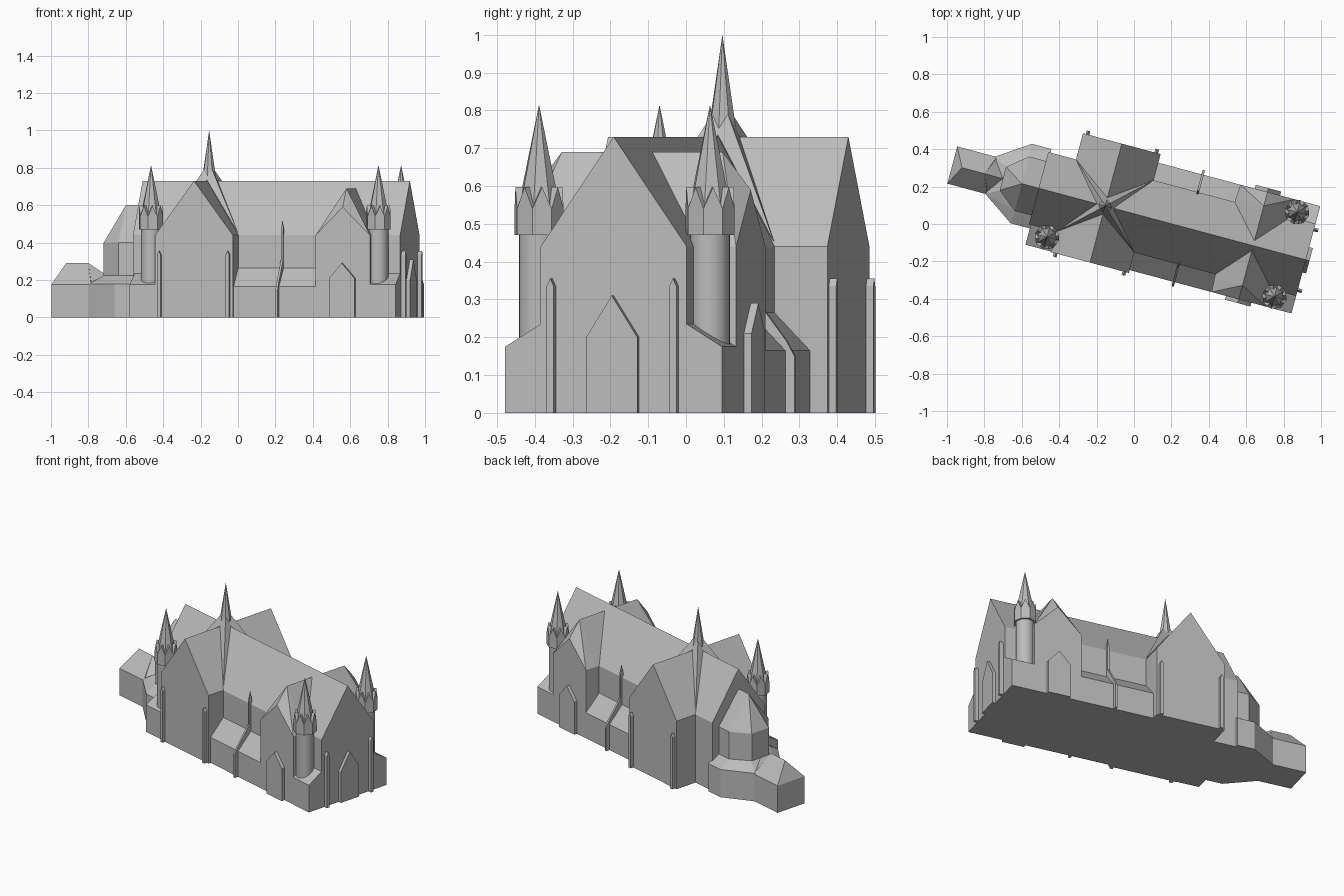
import bpy, bmesh, math
from mathutils import Matrix, Vector

cube = bpy.data.objects.get("Cube")
if cube:
    bpy.data.objects.remove(cube, do_unlink=True)

stone = bpy.data.materials.new("pale_stone")
stone.use_nodes = True
GREY = (0.5, 0.5, 0.5, 1)
stone.diffuse_color = GREY
stone.node_tree.nodes["Principled BSDF"].inputs["Base Color"].default_value = GREY

# Building axis: u along the nave, w across it; the whole church is turned on its site
SITE = Matrix.Rotation(math.radians(-15), 4, 'Z') @ Matrix.Translation((0, 0.053, 0))


def solid(name, shapes, smooth=False):
    """One object made of convex solids, each given by its corner points."""
    bm = bmesh.new()
    for pts in shapes:
        part = bmesh.new()
        for p in pts:
            part.verts.new(SITE @ Vector(p))
        hull = bmesh.ops.convex_hull(part, input=part.verts)
        junk = {g for g in hull["geom_interior"] + hull["geom_unused"]
                if isinstance(g, bmesh.types.BMVert)}
        bmesh.ops.delete(part, geom=list(junk), context='VERTS')
        bmesh.ops.dissolve_limit(part, angle_limit=0.01, verts=part.verts, edges=part.edges)
        bmesh.ops.recalc_face_normals(part, faces=part.faces)
        tmp = bpy.data.meshes.new("part")
        part.to_mesh(tmp)
        bm.from_mesh(tmp)
        part.free()
        bpy.data.meshes.remove(tmp)
    if smooth:
        bm.normal_update()
        for f in bm.faces:
            f.smooth = abs(f.normal.z) < 0.5
        for e in bm.edges:
            e.smooth = all(f.smooth for f in e.link_faces)
    mesh = bpy.data.meshes.new(name)
    bm.to_mesh(mesh)
    bm.free()
    mesh.materials.append(stone)
    obj = bpy.data.objects.new(name, mesh)
    bpy.context.collection.objects.link(obj)


def gable(half, eave, ridge):
    """Gable wall outline as (offset, height) pairs."""
    return [(-half, 0), (half, 0), (half, eave), (0, ridge), (-half, eave)]


def along_u(profile, u0, u1, w=0):
    return [(u, w + a, z) for u in (u0, u1) for a, z in profile]


def along_w(profile, w0, w1, u=0):
    return [(u + a, w, z) for w in (w0, w1) for a, z in profile]


def ring(u, w, r, z, n=8, turn=0.0):
    return [(u + r * math.cos(math.tau * (i + turn) / n),
             w + r * math.sin(math.tau * (i + turn) / n), z) for i in range(n)]


CROSS = -0.174
BAY = 0.645
FRONT = 0.937
T_SOUTH, T_NORTH = -0.313, 0.345

# Nave, chancel and transept
solid("nave", [along_u(gable(0.2, 0.44, 0.73), -0.542, FRONT)])
solid("transept", [along_w(gable(0.215, 0.44, 0.73), T_SOUTH, T_NORTH, CROSS)])


# Lean-to aisles and low corner wings
def lean_to(s, u0, u1, eave, top, outer=0.297):
    prof = [(s * 0.19, 0), (s * outer, 0), (s * outer, eave), (s * 0.2, top), (s * 0.19, top)]
    return along_u(prof, u0, u1)


solid("aisles", [lean_to(s, 0, 0.6, 0.165, 0.265) for s in (-1, 1)])
solid("corner_wings", [lean_to(s, 0.7, FRONT, 0.175, 0.235) for s in (-1, 1)]
      + [lean_to(-1, -0.532, -0.36, 0.175, 0.235, 0.31)])

# Side bays, whose ridge drops toward the outer wall
bays = []
for s in (-1, 1):
    bays.append(along_w(gable(0.155, 0.44, 0.69), 0, s * 0.22, BAY)
                + along_w(gable(0.15, 0.44, 0.59), s * 0.29, s * 0.297, BAY))
solid("side_bays", bays)


# Apse, ambulatory and end chapel
def apse_plan(half, mid, end, end_half, z):
    return [(u, s * w, z) for s in (-1, 1)
            for u, w in ((-0.53, half), (mid, half), (end, end_half))]


solid("apse", [apse_plan(0.15, -0.635, -0.74, 0.065, 0) + apse_plan(0.15, -0.635, -0.74, 0.065, 0.4)
               + [(-0.53, 0, 0.6), (-0.635, 0, 0.6)]])
solid("ambulatory", [apse_plan(0.22, -0.638, -0.81, 0.103, 0) + apse_plan(0.22, -0.638, -0.81, 0.103, 0.18)
                     + apse_plan(0.15, -0.635, -0.74, 0.065, 0.225)])
chapel_box = [(u, w, z) for u in (-1.02, -0.8) for w in (-0.103, 0.103) for z in (0, 0.175)]
solid("end_chapel", [chapel_box + [(-0.966, 0, 0.29), (-0.842, 0, 0.29)],
                     [(-0.842, 0, 0.29), (-0.74, 0, 0.225), (-0.81, -0.1, 0.178),
                      (-0.81, 0.1, 0.178), (-0.81, 0, 0.1)]])

# Crossing spire with ribs running down the roof valleys
ribs = [ring(CROSS, 0, 0.045, 0.68) + ring(CROSS, 0, 0.036, 0.76) + [(CROSS, 0, 1.0)]]
for su in (-1, 1):
    for sw in (-1, 1):
        ribs.append([(CROSS, 0, 0.83), (CROSS, 0, 0.66),
                     (CROSS + su * 0.045, 0, 0.735), (CROSS, sw * 0.045, 0.735),
                     (CROSS + su * 0.215, sw * 0.2, 0.45)])
solid("crossing_spire", ribs)

# Three round turrets: shaft, eight-gabled crown and pointed roof
for label, u, w in (("front_right", 0.826, -0.234), ("front_left", 0.826, 0.234),
                    ("rear_right", -0.431, -0.241)):
    solid(label + "_turret_shaft",
          [ring(u, w, 0.053, 0.1, 24) + ring(u, w, 0.053, 0.48, 24)], smooth=True)
    low, high = ring(u, w, 0.067, 0.47), ring(u, w, 0.067, 0.54)
    peaks = ring(u, w, 0.063, 0.597, turn=0.5)
    crown = [low + high]
    for i in range(8):
        crown.append([high[i], high[(i + 1) % 8], peaks[i], (u, w, 0.54), (u, w, 0.6)])
    solid(label + "_turret_crown", crown)
    solid(label + "_turret_roof", [ring(u, w, 0.057, 0.545) + [(u, w, 0.815)]])

# Gabled porches on the front and on both side bays
solid("front_porch", [along_u(gable(0.07, 0.2, 0.31), 0.9, 0.957)])
solid("side_porches", [along_w(gable(0.07, 0.21, 0.29), s * 0.28, s * 0.318, BAY) for s in (-1, 1)])

# Slim pointed buttresses on the gable ends
pier = gable(0.01, 0.335, 0.355)
solid("front_buttresses", [along_u(pier, 0.92, 0.96, s * 0.168) for s in (-1, 1)])
solid("transept_buttresses",
      [along_w(pier, w0, w1, CROSS + s * 0.19) for s in (-1, 1)
       for w0, w1 in ((T_SOUTH - 0.02, T_SOUTH + 0.02), (T_NORTH - 0.02, T_NORTH + 0.02))])

# Flying buttresses over the aisles, each with a pinnacle at the nave wall
flyers = []
for s in (-1, 1):
    outline = [(0.19, 0), (0.322, 0), (0.322, 0.15), (0.3, 0.19), (0.21, 0.31), (0.19, 0.31)]
    flyers.append([(u, s * w, z) for u in (0.28, 0.292) for w, z in outline])
    flyers.append([(u, s * w, z) for u in (0.28, 0.292) for w in (0.19, 0.212) for z in (0.2, 0.46)]
                  + [(0.286, s * 0.2, 0.525)])
solid("flying_buttresses", flyers)
